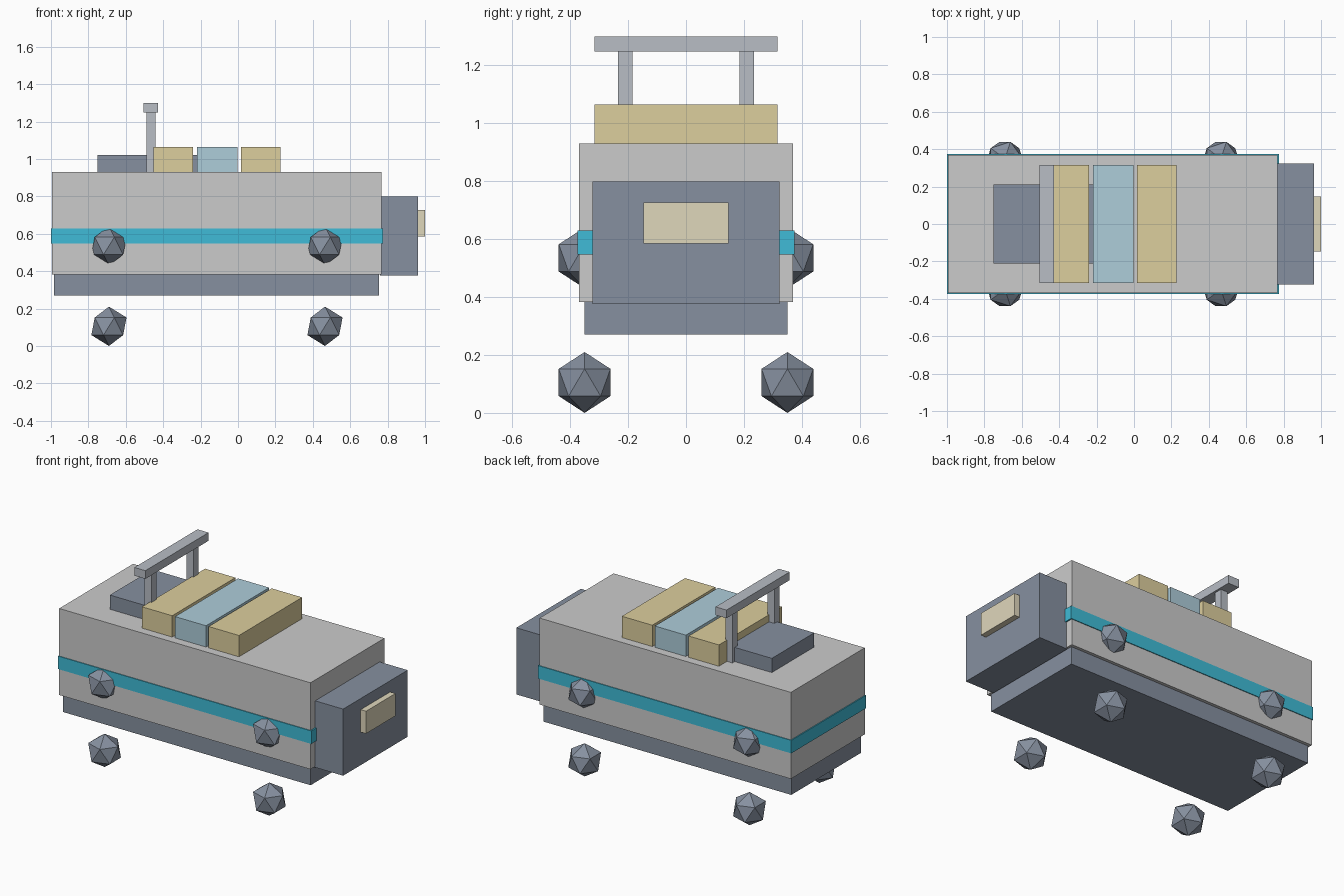
import bpy

if "Cube" in bpy.data.objects:
    bpy.data.objects.remove(bpy.data.objects["Cube"])

def material(name, rgb):
    m = bpy.data.materials.new(name)
    m.diffuse_color = (*rgb, 1)
    m.use_nodes = True
    m.node_tree.nodes["Principled BSDF"].inputs["Base Color"].default_value = m.diffuse_color
    return m

SLATE = material("slate", (0.24, 0.28, 0.35))
CYAN = material("cyan", (0.05, 0.50, 0.68))
CREAM = material("cream", (0.72, 0.62, 0.34))
PALE = material("pale_cream", (0.74, 0.68, 0.50))
BLUE = material("light_blue", (0.42, 0.61, 0.70))
STEEL = material("steel", (0.48, 0.51, 0.56))

def box(name, x, y, z, mat=None):
    """Axis-aligned box from (min, max) ranges."""
    ranges = (x, y, z)
    bpy.ops.mesh.primitive_cube_add(size=1, location=[(a + b) / 2 for a, b in ranges])
    o = bpy.context.object
    o.name = name
    o.scale = [b - a for a, b in ranges]
    bpy.ops.object.transform_apply(location=False, rotation=False, scale=True)
    if mat:
        o.data.materials.append(mat)
    return o

def half(w):
    return (-w, w)

# Hull: lower chassis, main body, wrap-around stripe
box("chassis", (-0.983, 0.754), half(0.35), (0.27, 0.385), SLATE)
box("body", (-0.994, 0.767), half(0.37), (0.382, 0.93))
box("stripe", (-1.0, 0.776), half(0.375), (0.547, 0.629), CYAN)

# Nose block with its front panel
box("nose", (0.76, 0.963), half(0.323), (0.376, 0.798), SLATE)
box("nose_panel", (0.95, 1.0), half(0.147), (0.585, 0.727), PALE)

# Roof: plate, three crates, roll bar
box("roof_plate", (-0.75, -0.21), half(0.212), (0.92, 1.02), SLATE)
for i, (x0, x1, mat) in enumerate([(-0.452, -0.24, CREAM), (-0.22, -0.003, BLUE),
                                   (0.015, 0.228, CREAM)]):
    box(f"crate_{i + 1}", (x0, x1), half(0.316), (0.93, 1.065), mat)
for side in (-1, 1):
    c = 0.21 * side
    box(f"bar_post_{side}", (-0.49, -0.441), (c - 0.025, c + 0.025), (0.93, 1.25), STEEL)
box("roll_bar", (-0.505, -0.428), half(0.316), (1.248, 1.3), STEEL)

# Faceted balls: lower rollers and matching upper hubs
for label, z in (("roller", 0.105), ("hub", 0.535)):
    for x in (-0.69, 0.465):
        for y in (-0.35, 0.35):
            bpy.ops.mesh.primitive_ico_sphere_add(subdivisions=1, radius=0.105,
                                                  location=(x, y, z))
            ball = bpy.context.object
            ball.name = f"{label}_{'rear' if x < 0 else 'front'}_{'right' if y < 0 else 'left'}"
            ball.data.materials.append(SLATE)
